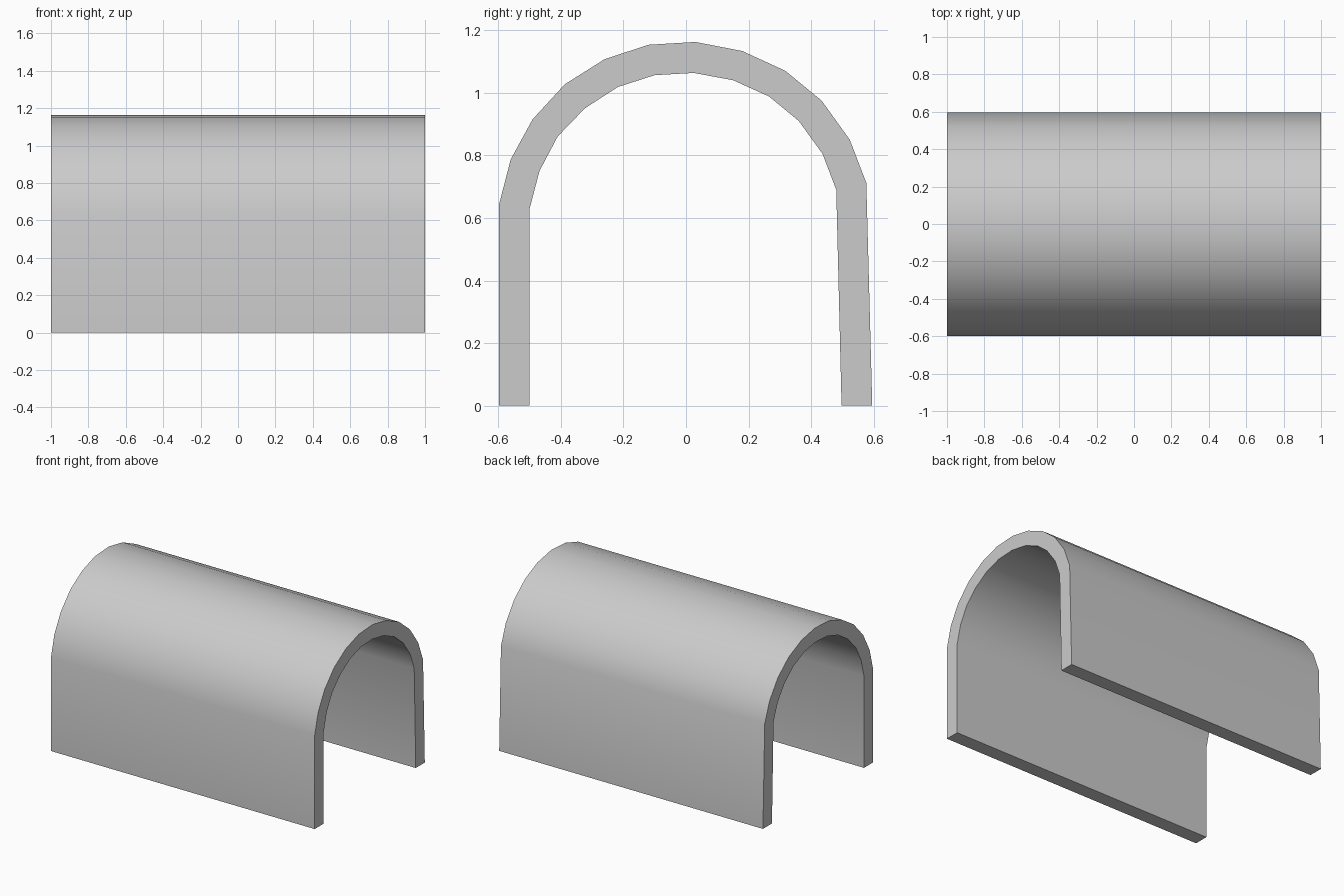
import bpy, bmesh

if "Cube" in bpy.data.objects:
    bpy.data.objects.remove(bpy.data.objects["Cube"])

# Outer and inner outlines of the arch, from the front leg over the top to the back leg
outer = [(-.598, 0), (-.598, .64), (-.56, .787), (-.49, .915), (-.387, 1.027),
         (-.26, 1.107), (-.12, 1.153), (.03, 1.162), (.18, 1.133), (.317, 1.07),
         (.433, .975), (.523, .85), (.576, .712), (.595, 0)]
inner = [(-.5, 0), (-.5, .628), (-.468, .75), (-.41, .86), (-.323, .95),
         (-.218, 1.018), (-.1, 1.056), (.025, 1.063), (.15, 1.04), (.265, .988),
         (.36, .91), (.436, .805), (.48, .69), (.497, 0)]

bm = bmesh.new()


def row(x, pts):
    return [bm.verts.new((x, y, z)) for y, z in pts]


o0, o1, i0, i1 = row(-1, outer), row(1, outer), row(-1, inner), row(1, inner)

# Skin, underside and end walls
for a, b in ((o0, o1), (i1, i0), (i0, o0), (o1, i1)):
    for k in range(len(outer) - 1):
        bm.faces.new((a[k], b[k], b[k + 1], a[k + 1]))

# Feet of both legs
for k in (0, -1):
    bm.faces.new((o0[k], i0[k], i1[k], o1[k]))
bmesh.ops.recalc_face_normals(bm, faces=bm.faces)

mesh = bpy.data.meshes.new("arched_tunnel")
bm.to_mesh(mesh)
bm.free()
tunnel = bpy.data.objects.new("arched_tunnel", mesh)
bpy.context.collection.objects.link(tunnel)

# Smooth the vault, keep the rims sharp
bpy.context.view_layer.objects.active = tunnel
tunnel.select_set(True)
bpy.ops.object.shade_smooth_by_angle(angle=0.6)
